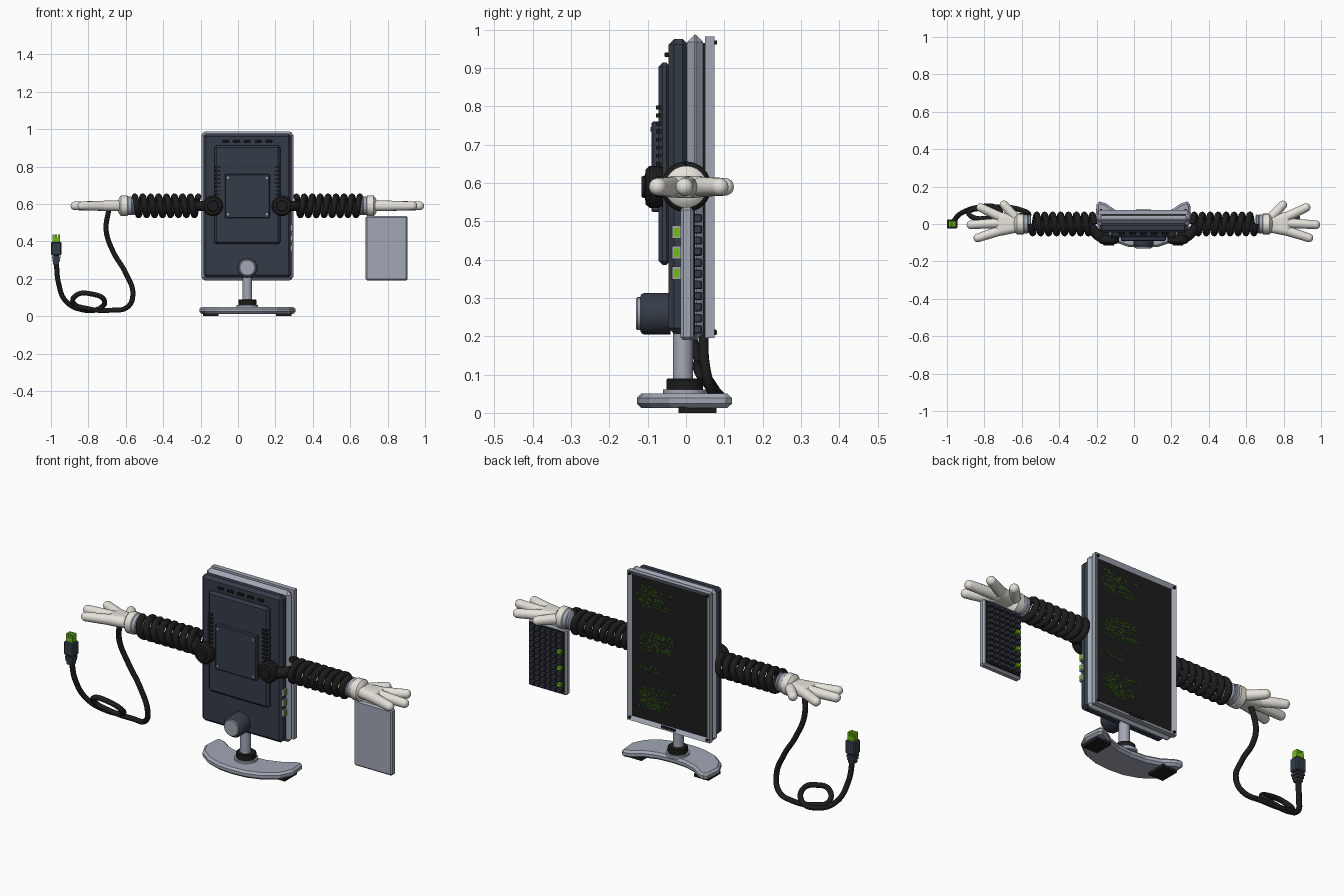
import bpy, bmesh, math, random
from mathutils import Vector, Matrix

if "Cube" in bpy.data.objects:
    bpy.data.objects.remove(bpy.data.objects["Cube"])
random.seed(4)
CX = 0.05      # centre line of the monitor
ARM_Z = 0.59


def material(name, r, g, b):
    m = bpy.data.materials.new(name)
    m.use_nodes = True
    m.diffuse_color = (r, g, b, 1)
    m.node_tree.nodes["Principled BSDF"].inputs["Base Color"].default_value = (r, g, b, 1)
    return m


SLATE = material("dark slate", 0.036, 0.045, 0.065)
SILVER = material("silver", 0.36, 0.39, 0.46)
BLACK = material("rubber black", 0.012, 0.012, 0.012)
WHITE = material("glove white", 0.78, 0.76, 0.70)
LIME = material("lime green", 0.17, 0.5, 0.01)
CODE = material("code green", 0.04, 0.17, 0.005)


def finish(name, bm, mats, smooth=False):
    bmesh.ops.recalc_face_normals(bm, faces=bm.faces)
    me = bpy.data.meshes.new(name)
    bm.to_mesh(me)
    bm.free()
    for m in mats:
        me.materials.append(m)
    ob = bpy.data.objects.new(name, me)
    bpy.context.collection.objects.link(ob)
    if smooth:
        for o in bpy.context.selected_objects:
            o.select_set(False)
        ob.select_set(True)
        bpy.context.view_layer.objects.active = ob
        bpy.ops.object.shade_smooth_by_angle(angle=math.radians(40))
    return ob


def add_box(bm, x, y, z):
    """Add a box from (min, max) pairs."""
    lo, hi = zip(x, y, z)
    centre = [(a + b) / 2 for a, b in zip(lo, hi)]
    size = [b - a for a, b in zip(lo, hi)]
    bmesh.ops.create_cube(bm, size=1, matrix=Matrix.Translation(centre) @ Matrix.Diagonal((*size, 1)))


def boxes(name, mat, items, bevel=0):
    bm = bmesh.new()
    for it in items:
        add_box(bm, *it)
    if bevel:
        bmesh.ops.bevel(bm, geom=bm.edges[:], offset=bevel, segments=1, affect='EDGES')
    return finish(name, bm, [mat])


def lathe(name, mat, start, axis, profile, seg=32):
    """Spin (distance along axis, radius) pairs around an axis."""
    rot = Vector((0, 0, 1)).rotation_difference(Vector(axis)).to_matrix()
    bm = bmesh.new()
    rings = []
    for d, r in profile:
        rings.append([bm.verts.new(Vector(start) + rot @ Vector(
            (r * math.cos(t * math.tau / seg), r * math.sin(t * math.tau / seg), d))) for t in range(seg)])
    for a, b in zip(rings, rings[1:]):
        for i in range(seg):
            bm.faces.new((a[i], a[(i + 1) % seg], b[(i + 1) % seg], b[i]))
    bm.faces.new(rings[0])
    bm.faces.new(rings[-1])
    return finish(name, bm, [mat], True)


def hull(name, mat, balls):
    """Rounded shape wrapped around a few (centre, radius) balls."""
    ball = bmesh.new()
    bmesh.ops.create_icosphere(ball, subdivisions=3, radius=1)
    bm = bmesh.new()
    for c, r in balls:
        for v in ball.verts:
            bm.verts.new(Vector(c) + v.co * r)
    ball.free()
    bmesh.ops.convex_hull(bm, input=bm.verts[:])
    bmesh.ops.delete(bm, geom=[v for v in bm.verts if not v.link_faces], context='VERTS')
    return finish(name, bm, [mat], True)


def tube(name, mat, pts, radius, smooth_path=True):
    cu = bpy.data.curves.new(name, 'CURVE')
    cu.dimensions = '3D'
    cu.bevel_depth = radius
    cu.bevel_resolution = 3
    cu.use_fill_caps = True
    cu.resolution_u = 8
    cu.materials.append(mat)
    if smooth_path:
        sp = cu.splines.new('BEZIER')
        sp.bezier_points.add(len(pts) - 1)
        for bp, p in zip(sp.bezier_points, pts):
            bp.co = p
            bp.handle_left_type = bp.handle_right_type = 'AUTO'
    else:
        sp = cu.splines.new('POLY')
        sp.points.add(len(pts) - 1)
        for sp_p, p in zip(sp.points, pts):
            sp_p.co = (*p, 1)
    ob = bpy.data.objects.new(name, cu)
    bpy.context.collection.objects.link(ob)
    return ob


def span(c, half):
    return (c - half, c + half)


# Monitor shell, from rear cover to screen frame
boxes("rear_cover", SLATE, [(span(CX, 0.235), (-0.046, 0.006), (0.206, 0.976))], 0.015)
boxes("middle_shell", SILVER, [(span(CX, 0.246), (0.003, 0.045), (0.19, 0.987))], 0.019)
boxes("frame_gap", BLACK, [(span(CX, 0.225), (0.04, 0.055), (0.21, 0.965))])
boxes("rear_panel", SLATE, [(span(CX, 0.176), (-0.072, -0.04), (0.386, 0.914))], 0.011)
boxes("mount_plate", SLATE, [(span(CX, 0.12), (-0.09, -0.068), (0.524, 0.76))], 0.004)
bm = bmesh.new()
add_box(bm, span(CX, 0.24), (0.05, 0.075), (0.195, 0.982))
face = max(bm.faces, key=lambda f: f.calc_center_median().y)
bmesh.ops.inset_region(bm, faces=[face], thickness=0.028)
bmesh.ops.translate(bm, verts=face.verts, vec=(0, -0.012, 0))
face.material_index = 1
finish("screen_frame", bm, [SILVER, BLACK])
boxes("screen_badge", BLACK, [(span(CX, 0.04), (0.074, 0.078), (0.203, 0.217))])
boxes("frame_buttons", BLACK, [(span(CX + sx * 0.226, 0.005), (0.072, 0.081), span(z, 0.005))
                               for sx in (-1, 1) for z in (0.21, 0.967)])

# Blocks of code on the screen
marks = []
for z_top, rows, width in ((0.92, 12, 0.2), (0.68, 11, 0.22), (0.5, 3, 0.16), (0.39, 12, 0.22)):
    for r in range(rows):
        first, length = random.uniform(0, 0.07), random.uniform(0.3, 1) * width
        for c in range(int(length / 0.009)):
            if random.random() < 0.55:
                x = CX + 0.195 - first - c * 0.009
                marks.append((span(x, 0.003), (0.062, 0.0645), span(z_top - r * 0.0095, 0.0032)))
boxes("screen_code", CODE, marks)

# Vents, screws and ports
boxes("top_vents", BLACK, [(span(CX + i * 0.058, 0.018), (-0.056, -0.04), span(0.935, 0.006))
                           for i in range(-2, 3)], 0.002)
boxes("side_vents", BLACK, [(span(CX + s * 0.158, 0.014), (-0.078, -0.06), span(0.65 + i * 0.021, 0.005))
                            for s in (-1, 1) for i in range(8)])
for s in (-1, 1):
    for z in (0.545, 0.74):
        lathe("plate_screw", SILVER, (CX + s * 0.104, -0.088, z), (0, -1, 0), [(0, 0.006), (0.005, 0.006)], 10)
side = CX + 0.235
ports = (0.365, 0.418, 0.472)
boxes("port_rims", SILVER, [((side - 0.01, side + 0.008), span(-0.024, 0.012), span(z, 0.017)) for z in ports])
boxes("port_sockets", LIME, [((side, side + 0.01), span(-0.024, 0.007), span(z, 0.011)) for z in ports])

# Hinge knob, pole and foot
lathe("hinge_knob", SLATE, (CX, -0.04, 0.259), (0, -1, 0),
      [(0, 0.054), (0.07, 0.054), (0.076, 0.051), (0.079, 0.046)])
lathe("hinge_cap", SILVER, (CX, -0.115, 0.259), (0, -1, 0), [(0, 0.043), (0.012, 0.043), (0.015, 0.04)])
lathe("pole", SILVER, (CX, -0.008, 0.045), (0, 0, 1), [(0, 0.026), (0.2, 0.026)])
lathe("pole_collar", BLACK, (CX, -0.003, 0.06), (0, 0, 1), [(0, 0.048), (0.026, 0.048), (0.03, 0.044)])
lathe("pole_washer", SILVER, (CX, -0.003, 0.045), (0, 0, 1), [(0, 0.057), (0.016, 0.057)])
half = [(0, -0.128), (0.08, -0.122), (0.16, -0.095), (0.225, -0.045), (0.257, 0.02), (0.25, 0.105),
        (0.235, 0.12), (0.2, 0.11), (0.15, 0.075), (0.08, 0.052), (0, 0.046)]
outline = half + [(-x, y) for x, y in half[-2:0:-1]]
bm = bmesh.new()
face = bm.faces.new([bm.verts.new((CX + x, y, 0.013)) for x, y in outline])
ext = bmesh.ops.extrude_face_region(bm, geom=[face])
top = [v for v in ext["geom"] if isinstance(v, bmesh.types.BMVert)]
bmesh.ops.translate(bm, verts=top, vec=(0, 0, 0.037))
rims = [e for e in bm.edges if abs(e.verts[0].co.z - e.verts[1].co.z) < 0.001]
bmesh.ops.bevel(bm, geom=rims, offset=0.011, segments=1, affect='EDGES')
finish("foot", bm, [SILVER])
boxes("foot_pads", BLACK, [(span(CX + s * 0.195, 0.042), (-0.02, 0.08), (0, 0.016)) for s in (-1, 1)])

# Arms with coiled hose and gloved hands
for s, label in ((1, "left"), (-1, "right")):
    def at(x, y, z=0):
        return (CX + s * x, y, ARM_Z + z)
    lathe(label + "_shoulder", BLACK, at(0.185, -0.06), (0, -1, 0),
          [(0, 0.05), (0.012, 0.055), (0.035, 0.055), (0.045, 0.046), (0.047, 0.03), (0.056, 0.027)], 24)
    tube(label + "_shoulder_hose", BLACK, [at(0.185, -0.075), at(0.235, -0.065), at(0.27, -0.03), at(0.3, 0)], 0.028)
    n = 8 * 20
    helix = [at(0.262 + 0.34 * i / n, 0.05 * math.sin(i * math.tau / 20), 0.05 * math.cos(i * math.tau / 20))
             for i in range(n + 1)]
    tube(label + "_arm_coil", BLACK, helix, 0.0165, False)
    lathe(label + "_wrist_ring", SILVER, at(0.6, 0), (s, 0, 0),
          [(0, 0.044), (0.004, 0.05), (0.012, 0.05), (0.016, 0.046), (0.02, 0.05), (0.04, 0.05)], 24)
    lathe(label + "_glove_cuff", WHITE, at(0.635, 0), (s, 0, 0),
          [(0, 0.046), (0.006, 0.055), (0.04, 0.055), (0.05, 0.044), (0.056, 0.03)], 24)
    hull(label + "_palm", WHITE, [(at(0.67, 0.012), 0.029), (at(0.67, -0.015), 0.029),
                                  (at(0.76, 0.035), 0.028), (at(0.765, -0.035), 0.028)])
    for finger, root, tip in (("thumb", (0.67, 0.02), (0.745, 0.102)), ("index_finger", (0.755, 0.032), (0.87, 0.088)),
                              ("middle_finger", (0.765, 0.005), (0.922, -0.004)),
                              ("little_finger", (0.755, -0.032), (0.885, -0.074))):
        hull(label + "_" + finger, WHITE, [(at(*root), 0.027), (at(*tip), 0.023)])

# Keyboard hanging from the left hand, keys facing backwards
KX = 0.795
boxes("keyboard_case", SILVER, [(span(KX, 0.112), (-0.015, 0.02), (0.19, 0.537))], 0.008)
boxes("keyboard_tray", BLACK, [(span(KX, 0.1), (0.01, 0.024), (0.202, 0.525))])
keys, lit = [], []
for row in range(11):
    for col in range(6):
        key = (span(KX - 0.08 + col * 0.032, 0.013), (0.02, 0.042), span(0.218 + row * 0.029, 0.011))
        (lit if col == 0 and row in (1, 4, 7) else keys).append(key)
boxes("keys", SLATE, keys, 0.003)
boxes("lit_keys", LIME, lit, 0.003)

# Looped cable from the right hand to its plug
tube("cable", BLACK, [(-0.69, 0, 0.575), (-0.705, 0.02, 0.46), (-0.67, 0.04, 0.35), (-0.6, 0.045, 0.23),
                      (-0.562, 0.05, 0.12), (-0.59, 0.07, 0.05), (-0.68, 0.09, 0.032), (-0.8, 0.085, 0.04),
                      (-0.882, 0.065, 0.075), (-0.86, 0.035, 0.115), (-0.79, 0.03, 0.12), (-0.715, 0.05, 0.085),
                      (-0.74, 0.09, 0.042), (-0.83, 0.09, 0.034), (-0.92, 0.06, 0.08), (-0.96, 0.02, 0.18),
                      (-0.972, 0, 0.3)], 0.0135)
PX = -0.972
boxes("plug_body", SLATE, [(span(PX, 0.028), span(0, 0.025), (0.325, 0.398))], 0.006)
boxes("plug_ridges", SLATE, [(span(PX, w), span(0, w), span(z, 0.006))
                             for w, z in ((0.016, 0.284), (0.019, 0.299), (0.022, 0.314))])
boxes("plug_core", BLACK, [(span(PX, 0.014), span(0, 0.014), (0.275, 0.33))])
boxes("plug_head", LIME, [(span(PX, 0.02), span(0, 0.017), (0.39, 0.42))]
      + [(span(PX + i * 0.014, 0.0055), span(0, 0.016), (0.415, 0.437)) for i in (-1, 0, 1)])
